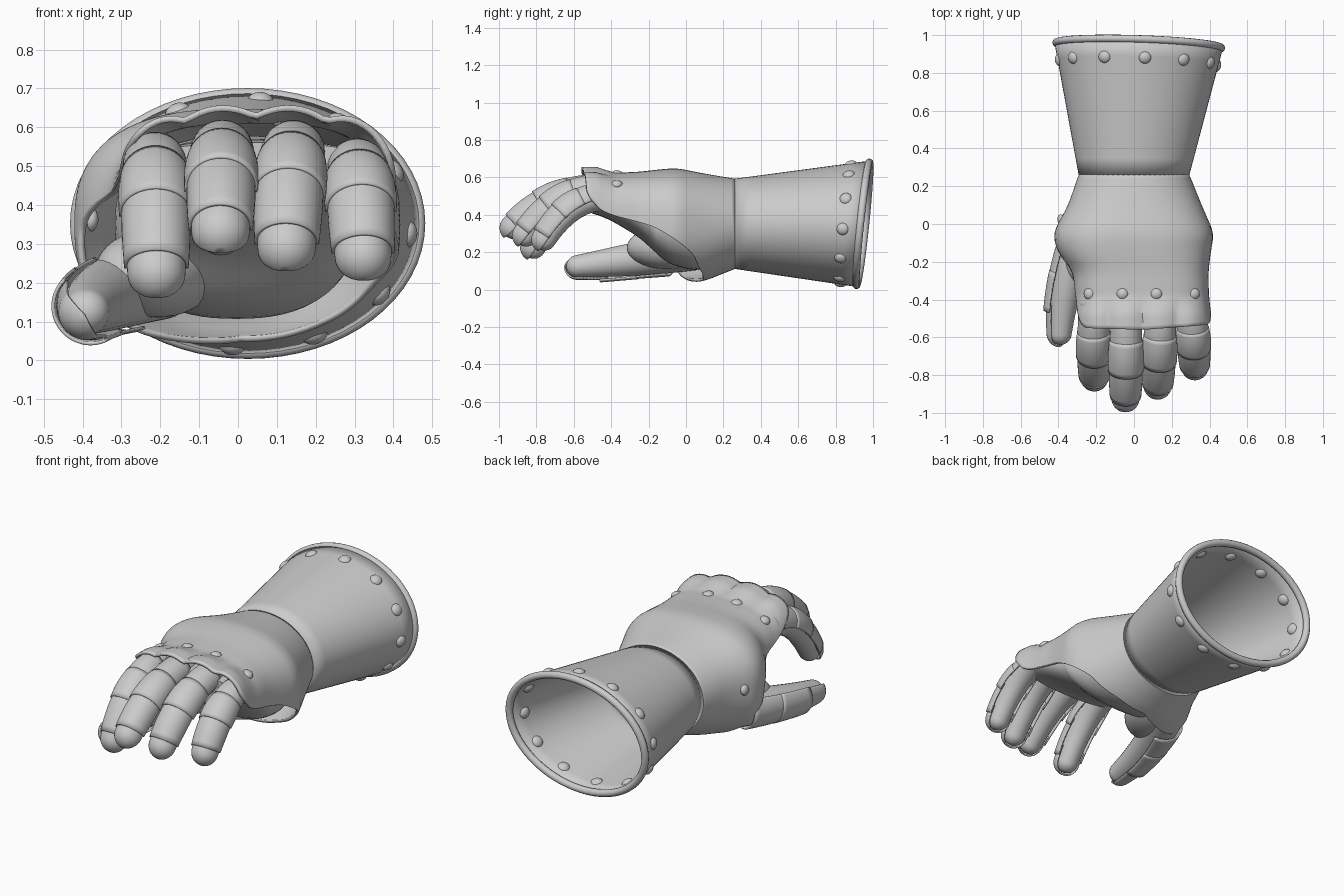
import bpy, bmesh
from math import sin, cos, pi, radians, degrees, sqrt
from mathutils import Vector, Matrix

if "Cube" in bpy.data.objects:
    bpy.data.objects.remove(bpy.data.objects["Cube"])


def finish(bm, name, thick=0):
    bmesh.ops.recalc_face_normals(bm, faces=bm.faces)
    me = bpy.data.meshes.new(name)
    bm.to_mesh(me)
    bm.free()
    ob = bpy.data.objects.new(name, me)
    bpy.context.collection.objects.link(ob)
    if thick:
        m = ob.modifiers.new("thickness", 'SOLIDIFY')
        m.thickness, m.offset = thick, 0
    bpy.ops.object.select_all(action='DESELECT')
    ob.select_set(True)
    bpy.context.view_layer.objects.active = ob
    bpy.ops.object.shade_smooth_by_angle(angle=radians(40))
    return ob


def grid(name, rows, closed=True, cap=False, thick=0):
    bm = bmesh.new()
    vs = [[bm.verts.new(p) for p in r] for r in rows]
    n = len(rows[0])
    for a, b in zip(vs, vs[1:]):
        for i in range(n if closed else n - 1):
            j = (i + 1) % n
            bm.faces.new((a[i], a[j], b[j], b[i]))
    if cap:
        bm.faces.new(vs[0])
        bm.faces.new(vs[-1])
    bmesh.ops.remove_doubles(bm, verts=bm.verts, dist=0.0005)
    return finish(bm, name, thick)


def lerp_table(tab, x):
    tab = sorted(tab)
    if x <= tab[0][0]:
        return tab[0][1:]
    for a, b in zip(tab, tab[1:]):
        if x <= b[0]:
            f = (x - a[0]) / (b[0] - a[0])
            return tuple(u + (v - u) * f for u, v in zip(a[1:], b[1:]))
    return tab[-1][1:]


def rivets(name, spots, r=0.034):
    bm = bmesh.new()
    for p, nrm in spots:
        rot = nrm.to_track_quat('Z', 'Y').to_matrix().to_4x4()
        mat = Matrix.Translation(p) @ rot @ Matrix.Diagonal((1, 1, 0.7, 1))
        bmesh.ops.create_uvsphere(bm, u_segments=16, v_segments=10, radius=r, matrix=mat)
    finish(bm, name)


def clamp(v):
    return max(0.0, min(1.0, v))


# flared cuff with a tilted mouth
def cuff_pt(a, s):
    c, d = cos(a), sin(a)
    yr = 0.946 + 0.034 * d - 0.014 * c
    return Vector((0.025 * s + (0.285 + 0.153 * s) * c, 0.26 + (yr - 0.26) * s,
                   0.352 + (0.233 + 0.096 * s) * d))


ring = [2 * pi * i / 64 for i in range(64)]
grid("cuff", [[cuff_pt(a, k / 8) for a in ring] for k in range(9)], thick=0.016)
cu = bpy.data.curves.new("cuff_rim", 'CURVE')
cu.dimensions = '3D'
cu.bevel_depth, cu.bevel_resolution = 0.02, 3
sp = cu.splines.new('POLY')
sp.points.add(63)
for p, a in zip(sp.points, ring):
    p.co = (*cuff_pt(a, 1), 1)
sp.use_cyclic_u = True
sp.use_smooth = True
bpy.context.collection.objects.link(bpy.data.objects.new("cuff_rim", cu))
rivets("cuff_rivets", [(cuff_pt(a, 0.865), Vector((cos(a), -0.2, 1.3 * sin(a))))
                       for a in [radians(-5 + 30 * k) for k in range(12)]])

# hand plate: cross-sections (y, left, right, top, bottom) and front edge by angle
PLATE = [(0.26, -.285, .285, .585, .119), (0.1, -.34, .35, .612, .055), (-0.05, -.42, .415, .642, .03),
         (-0.14, -.40, .40, .635, .06), (-0.25, -.32, .385, .622, .18), (-0.4, -.31, .39, .616, .25),
         (-0.56, -.32, .42, .616, .3)]
EDGE = [(-90, .09), (-60, .09), (-30, .04), (-15, -.05), (0, -.21), (12, -.44), (30, -.53), (90, -.56),
        (140, -.55), (152, -.45), (165, -.22), (180, -.13), (210, -.1), (240, -.01), (270, .09)]
KNUCKLES = (-0.225, -0.045, 0.135, 0.32)


def section_pt(tab, a, y, n):
    w = min(0.03, max(0, 0.26 - y))
    rows = [lerp_table(tab, y + d) for d in (-w, 0, w)]
    l, r, t, b = (sum(c) / 3 for c in zip(*rows))
    zc, mid, hw = 0.352, (l + r) / 2, (r - l) / 2
    if b > 0.2 and tab is not PLATE:
        zc = (t + b) / 2
    c, s = cos(a), sin(a)
    k = (abs(c) ** n + abs(s) ** n) ** (-1 / n)
    return Vector((mid + hw * k * c, y, zc + k * s * ((t - zc) if s > 0 else (zc - b))))


def plate_pt(a, y):
    p = section_pt(PLATE, a, y, 2 + clamp((0.26 - y) / 0.6))
    bump = max(max(0, 1 - ((p.x - x) / 0.11) ** 2) for x in KNUCKLES)
    p.z += 0.034 * bump * clamp((-0.38 - y) / 0.1) * clamp((p.z - 0.42) / 0.1)
    return p


def edge_y(a):
    d = degrees(a)
    return sum(lerp_table(EDGE, d + o)[0] for o in (-4, 0, 4)) / 3


angles = [radians(-90 + 360 * i / 128) for i in range(128)]
grid("hand_plate", [[plate_pt(a, 0.26 + (edge_y(a) - 0.26) * k / 40) for a in angles]
                    for k in range(41)], thick=0.016)
spots = []
for x in (-0.235, -0.06, 0.12, 0.315):
    p = min((plate_pt(radians(d), -0.37) for d in range(20, 160)), key=lambda q: abs(q.x - x))
    spots.append((p, Vector((x * 0.8, 0, 1))))
spots.append((plate_pt(radians(178), 0.02), Vector((-1, -0.3, 0.1))))
rivets("plate_rivets", spots, 0.032)

# padded palm under the plate, with the ball of the thumb
PALM = [(0.2, -.24, .24, .54, .16), (0.05, -.31, .3, .57, .1), (-0.1, -.32, .32, .58, .14),
        (-0.25, -.28, .34, .57, .28), (-0.4, -.28, .37, .57, .37), (-0.5, -.27, .37, .56, .41)]
grid("palm", [[section_pt(PALM, a, 0.18 - 0.68 * k / 20, 2.4) for a in ring] for k in range(21)], cap=True)
bm = bmesh.new()
bmesh.ops.create_uvsphere(bm, u_segments=32, v_segments=20, radius=1, matrix=Matrix.Translation((-.21, -.1, .225))
                          @ Matrix.Rotation(radians(-25), 4, 'Z') @ Matrix.Diagonal((.14, .23, .115, 1)))
finish(bm, "thumb_ball")


# curved tubes and shells for the fingers
class Path:
    def __init__(self, p0, p1, p2, up):
        self.p = [Vector(v) for v in (p0, p1, p2)]
        self.up = Vector(up)

    def ring(self, t, ext, r, half, n=24):
        a, b, c = self.p
        tan = ((b - a) * (1 - t) + (c - b) * t).normalized()
        o = a * (1 - t) ** 2 + b * 2 * t * (1 - t) + c * t * t + tan * ext
        nrm = (self.up - tan * self.up.dot(tan)).normalized()
        side = tan.cross(nrm)
        m = n if half >= pi else n + 1
        return [o + (nrm * cos(w) + side * sin(w)) * r
                for w in [-half + 2 * half * i / n for i in range(m)]]


def sweep(name, path, t0, t1, r0, r1, half=pi, dome=False, thick=0, bulge=0):
    st = []
    for k in range(9):
        f = k / 8
        st.append((t0 + (t1 - t0) * f, 0, r0 + (r1 - r0) * f + bulge * sin(pi * f)))
    if dome:
        st += [(t1, r1 * sin(w), max(r1 * cos(w), 0.0001)) for w in [pi / 2 * k / 7 for k in range(1, 8)]]
    grid(name, [path.ring(*s, half) for s in st], closed=half >= pi, thick=thick)


# fingers: name, base x/z, tip x/y/z, size
for name, bx, bz, tx, ty, tz, s in (
        ("index", -.215, .51, -.21, -.812, .225, 1.0), ("middle", -.04, .54, -.045, -.922, .33, 1.0),
        ("ring", .145, .54, .125, -.855, .29, 1.0), ("little", .305, .495, .322, -.755, .267, .97)):
    path = Path((bx, -0.42, bz), ((bx + tx) / 2, -0.42 + (ty + 0.42) * 0.56, bz + 0.003), (tx, ty, tz), (0, 0, 1))
    sweep(name + "_glove", path, 0, 1, .076 * s, .06 * s, dome=True)
    h = radians(98)
    sweep(name + "_plate_1", path, .1, .45, .077 * s, .083 * s, h, thick=.008)
    sweep(name + "_plate_2", path, .36, .68, .083 * s, .09 * s, h, thick=.01, bulge=.004)
    sweep(name + "_plate_3", path, .6, .97, .083 * s, .079 * s, h, thick=.009, bulge=.003)
    sweep(name + "_plate_tip", path, .88, 1, .074 * s, .071 * s, h, dome=True, thick=.008)

# thumb with its outer plates
thumb = Path((-.2, .06, .21), (-.37, -.2, .17), (-.39, -.58, .125), (-.85, 0, -.6))
sweep("thumb_glove", thumb, 0, 1, .105, .06, dome=True, bulge=.01)
h = radians(80)
sweep("thumb_plate_1", thumb, .3, .62, .112, .1, h, thick=.008)
sweep("thumb_plate_2", thumb, .56, .85, .104, .096, h, thick=.009)
sweep("thumb_plate_tip", thumb, .8, 1, .088, .069, h, dome=True, thick=.008)
